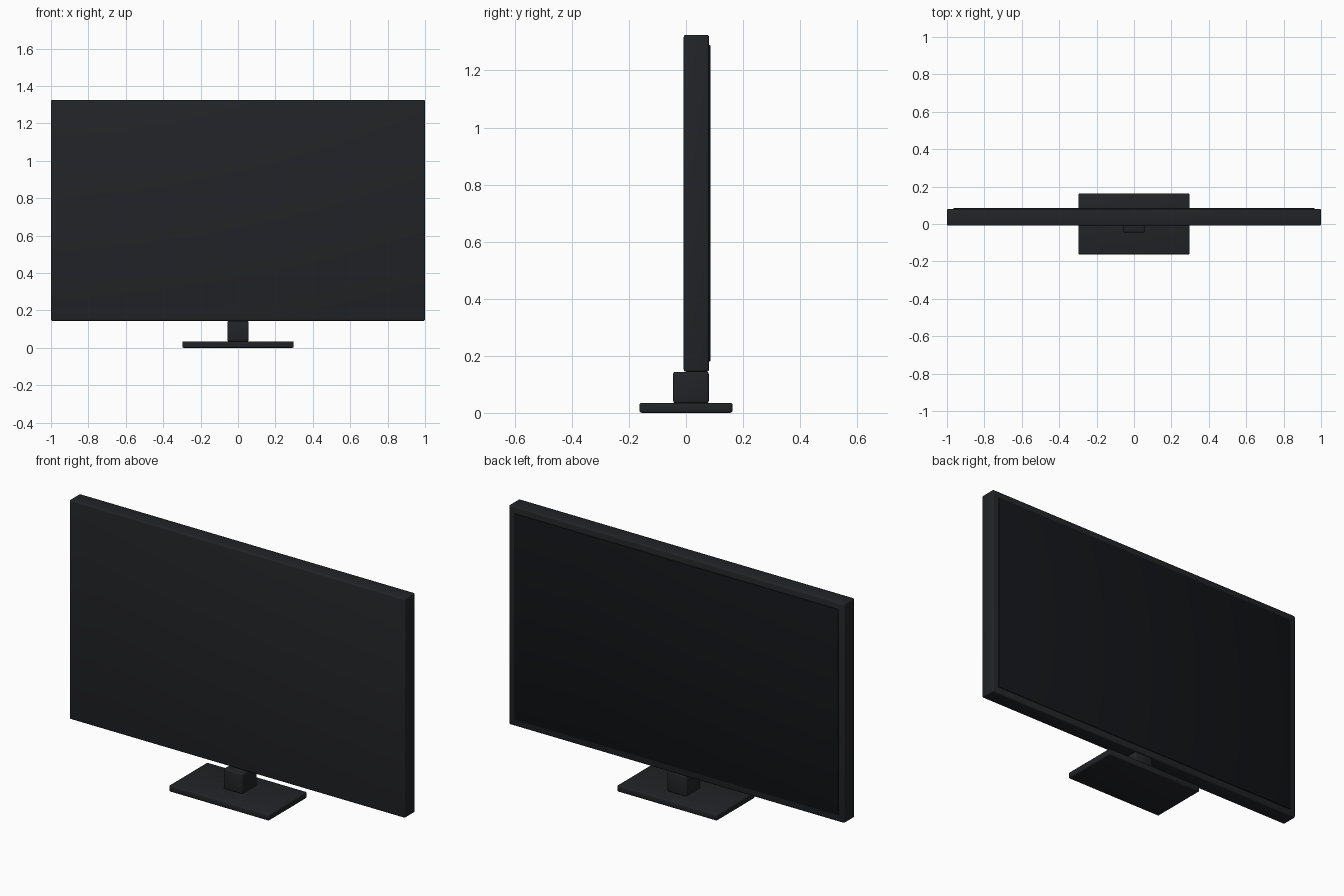
import bpy

if "Cube" in bpy.data.objects:
    bpy.data.objects.remove(bpy.data.objects["Cube"])


def material(name, rgb):
    m = bpy.data.materials.new(name)
    m.diffuse_color = (*rgb, 1)
    m.use_nodes = True
    m.node_tree.nodes["Principled BSDF"].inputs["Base Color"].default_value = m.diffuse_color
    return m


def box(name, lo, hi, bevel, mat, segments=3):
    """Rounded box spanning two opposite corners."""
    size = [b - a for a, b in zip(lo, hi)]
    bpy.ops.mesh.primitive_cube_add(size=1, location=[(a + b) / 2 for a, b in zip(lo, hi)])
    ob = bpy.context.object
    ob.name = ob.data.name = name
    ob.scale = size
    bpy.ops.object.transform_apply(location=False, rotation=False, scale=True)
    mod = ob.modifiers.new("rounded_edges", 'BEVEL')
    mod.width = bevel
    mod.segments = segments
    bpy.ops.object.modifier_apply(modifier=mod.name)
    bpy.ops.object.shade_smooth_by_angle()
    ob.data.materials.append(mat)
    return ob


plastic = material("dark_plastic", (0.016, 0.017, 0.02))
glass = material("screen_black", (0.006, 0.007, 0.009))

# Stand
box("stand_base", (-0.298, -0.163, 0), (0.298, 0.163, 0.035), 0.008, plastic)
box("stand_neck", (-0.057, -0.045, 0.034), (0.057, 0.08, 0.144), 0.008, plastic)

# Display housing and the thin screen standing proud of its +y side
box("display_housing", (-1, -0.008, 0.144), (1, 0.081, 1.325), 0.008, plastic)
box("screen", (-0.965, 0.07, 0.18), (0.965, 0.085, 1.289), 0.002, glass, 2)
